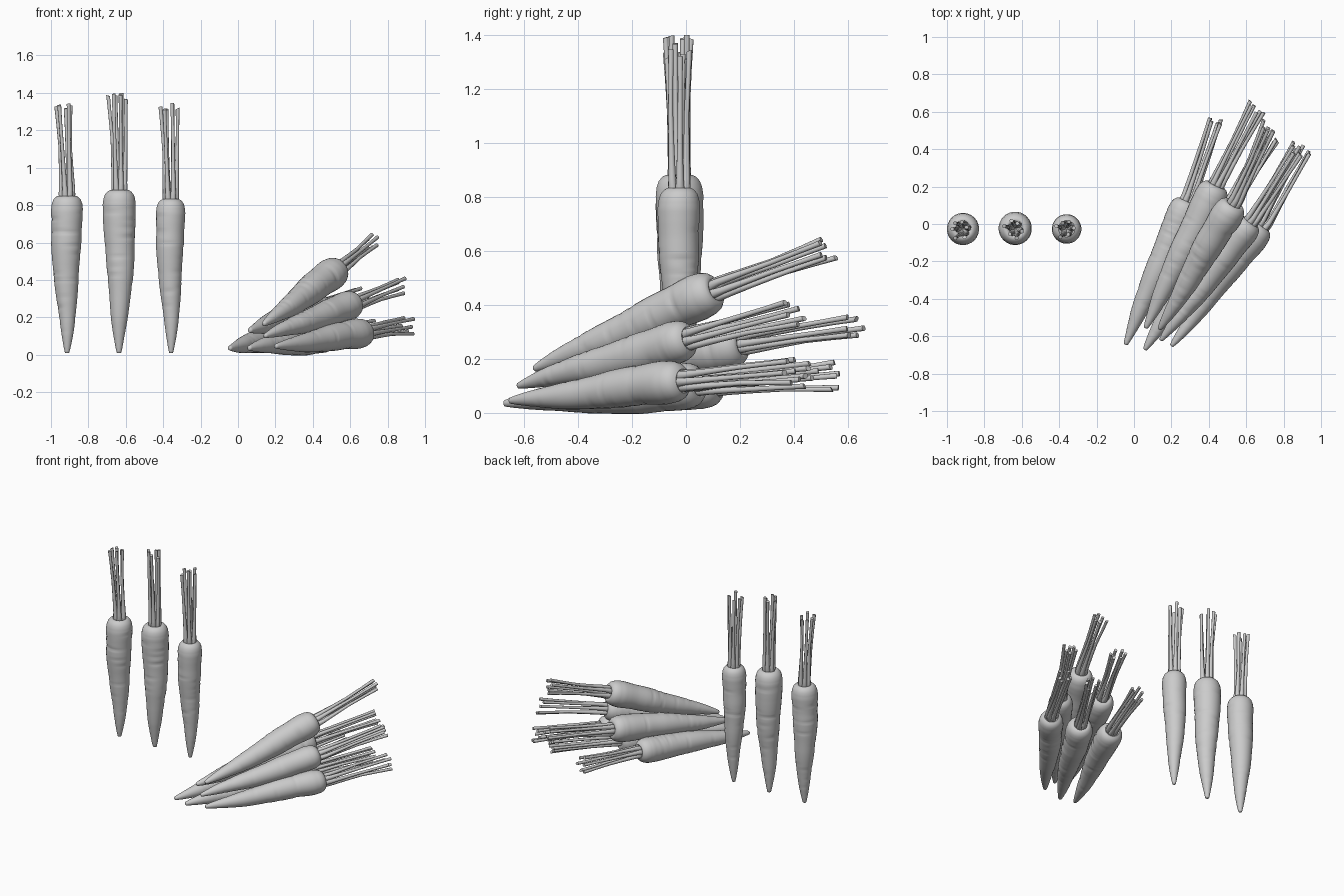
import bpy, bmesh, math, random
from mathutils import Vector

if "Cube" in bpy.data.objects:
    bpy.data.objects.remove(bpy.data.objects["Cube"])

# body profile: (fraction of length from tip, fraction of max radius)
PROFILE = [(0, .09), (.004, .14), (.04, .22), (.12, .36), (.2, .48), (.32, .62), (.45, .75),
           (.58, .86), (.7, .93), (.78, .95), (.85, .99), (.91, 1.0), (.95, .95), (.975, .86),
           (.992, .71), (1.0, .56), (.996, .46), (.98, .34), (.975, .1)]
SIDES = 28


def loft(bm, rings):
    """Skin a list of rings of points and close both ends."""
    loops = [[bm.verts.new(p) for p in ring] for ring in rings]
    n = len(loops[0])
    for a, b in zip(loops, loops[1:]):
        for i in range(n):
            bm.faces.new((a[i], a[(i + 1) % n], b[(i + 1) % n], b[i]))
    bm.faces.new(loops[0][::-1])
    bm.faces.new(loops[-1])


def finish(bm, name, angle):
    bmesh.ops.recalc_face_normals(bm, faces=bm.faces[:])
    mesh = bpy.data.meshes.new(name)
    bm.to_mesh(mesh)
    bm.free()
    ob = bpy.data.objects.new(name, mesh)
    bpy.context.collection.objects.link(ob)
    bpy.ops.object.select_all(action='DESELECT')
    ob.select_set(True)
    bpy.context.view_layer.objects.active = ob
    bpy.ops.object.shade_smooth_by_angle(angle=math.radians(angle))
    return ob


def dense_profile():
    """Subdivide the long profile spans so creases have rings to shape."""
    out = []
    for (t0, r0), (t1, r1) in zip(PROFILE, PROFILE[1:]):
        k = max(1, round((t1 - t0) / .014))
        out += [(t0 + (t1 - t0) * j / k, r0 + (r1 - r0) * j / k) for j in range(k)]
    return out + [PROFILE[-1]]


def carrot(name, tip, crown, stem_end, radius, seed):
    rnd = random.Random(seed)
    tip, crown, stem_end = Vector(tip), Vector(crown), Vector(stem_end)
    axis = crown - tip
    length = axis.length
    d = axis.normalized()
    u = d.orthogonal().normalized()
    v = d.cross(u)

    # root body with gentle waviness and short partial creases
    creases = [(rnd.uniform(.12, .9), rnd.uniform(0, math.tau)) for _ in range(26)]
    ph = rnd.uniform(0, math.tau)
    rings = []
    for t, r in dense_profile():
        bow = .006 * math.sin(math.pi * t)
        c = tip + axis * t + (u * math.cos(ph + 5 * t) + v * math.sin(ph + 5 * t)) * bow
        ring = []
        for i in range(SIDES):
            a = math.tau * i / SIDES
            k = 1 + .015 * math.sin(22 * t + ph) * (t < .9)
            for ct, ca in creases:
                da = (a - ca + math.pi) % math.tau - math.pi
                k -= .045 * math.exp(-((t - ct) / .009) ** 2 - (da / .6) ** 2)
            ring.append(c + (u * math.cos(a) + v * math.sin(a)) * radius * r * k)
        rings.append(ring)
    bm = bmesh.new()
    loft(bm, rings)
    finish(bm, name + "_root", 50)

    # cut leaf stalks rising from the dimple in the crown
    bm = bmesh.new()
    s = (stem_end - crown).normalized()
    count = 6
    for n in range(count):
        a = math.tau * n / count + ph + rnd.uniform(-.2, .2)
        out = u * math.cos(a) + v * math.sin(a)
        base = crown - d * .03 + out * .018
        low = crown + d * .035 + out * .030
        end = stem_end + out * rnd.uniform(.025, .055) + s * rnd.uniform(-.025, .015)
        mid = low.lerp(end, .5) + out * rnd.uniform(-.008, .004)
        path = [(base, .018), (base.lerp(low, .5) + out * .004, .017), (low, .014),
                (low.lerp(mid, .5), .011), (mid, .0095), (mid.lerp(end, .55), .009), (end, .0105)]
        side = s.cross(out).normalized()
        slant = rnd.uniform(-.5, .5)
        rings = []
        for j, (p, r) in enumerate(path):
            tilt = slant if j == len(path) - 1 else 0
            rings.append([p + (out + s * tilt) * r * math.cos(b) + side * r * math.sin(b)
                          for b in (math.tau * i / 10 for i in range(10))])
        loft(bm, rings)
    finish(bm, name + "_stalks", 40)


# standing row, then pile: name, tip, crown, stalk end, radius, seed
CARROTS = [
    ("standing_left", (-.914, -.025, .008), (-.914, -.025, .85), (-.935, -.025, 1.335), .086, 1),
    ("standing_middle", (-.636, -.025, .008), (-.634, -.025, .88), (-.643, -.025, 1.385), .089, 2),
    ("standing_right", (-.358, -.025, .008), (-.36, -.025, .832), (-.368, -.025, 1.335), .079, 3),
    ("pile_bottom_left", (-.045, -.645, .035), (.286, .123, .105), (.44, .565, .14), .084, 4),
    ("pile_bottom_middle", (.058, -.672, .035), (.49, .05, .105), (.74, .46, .15), .088, 5),
    ("pile_bottom_right", (.20, -.652, .045), (.685, -.01, .118), (.91, .40, .155), .080, 6),
    ("pile_middle_left", (.062, -.556, .13), (.44, .21, .255), (.655, .63, .315), .089, 7),
    ("pile_middle_right", (.143, -.622, .10), (.625, .012, .275), (.87, .40, .375), .080, 8),
    ("pile_top", (.136, -.562, .163), (.535, .11, .455), (.72, .51, .60), .086, 9),
]
for spec in CARROTS:
    carrot(*spec)
